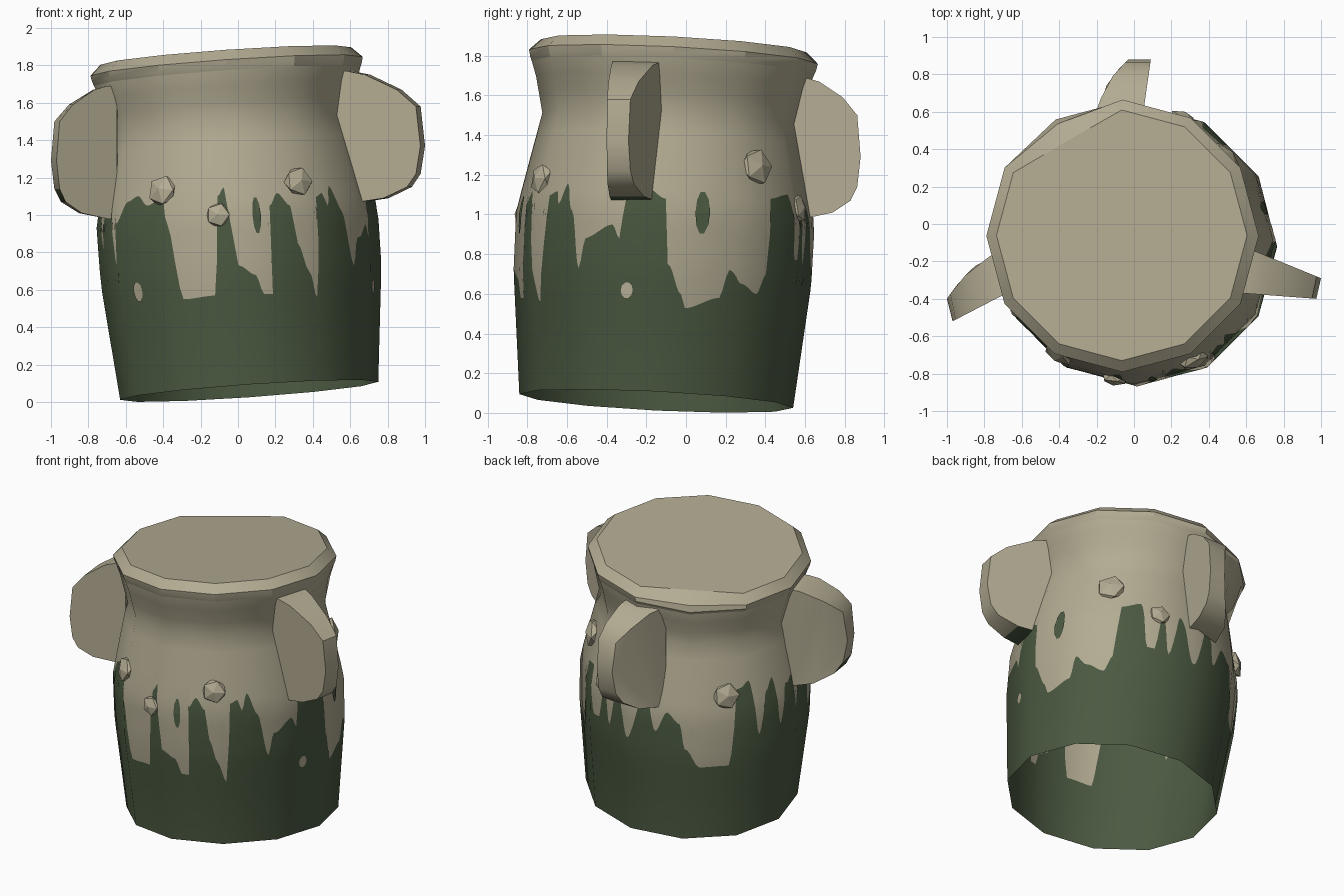
import bpy
import bmesh
from math import sin, cos, radians, pi
from mathutils import Vector

cube = bpy.data.objects.get("Cube")
if cube:
    bpy.data.objects.remove(cube, do_unlink=True)


def material(name, rgb):
    mat = bpy.data.materials.new(name)
    mat.use_nodes = True
    mat.diffuse_color = (*rgb, 1)
    mat.node_tree.nodes["Principled BSDF"].inputs["Base Color"].default_value = (*rgb, 1)
    return mat


clay = material("pale clay", (0.45, 0.41, 0.29))
glaze = material("dark green glaze", (0.07, 0.1, 0.053))


def make_object(name, verts, faces, mats):
    mesh = bpy.data.meshes.new(name)
    mesh.from_pydata(verts, [], faces)
    for mat in mats:
        mesh.materials.append(mat)
    obj = bpy.data.objects.new(name, mesh)
    bpy.context.collection.objects.link(obj)
    return obj


def smooth(obj, angle):
    bpy.ops.object.select_all(action='DESELECT')
    bpy.context.view_layer.objects.active = obj
    obj.select_set(True)
    bpy.ops.object.shade_smooth_by_angle(angle=radians(angle))


def interpolate(table, x, ease=False):
    for (x0, y0), (x1, y1) in zip(table, table[1:]):
        if x <= x1:
            f = (x - x0) / (x1 - x0)
            if ease:
                f = f * f * (3 - 2 * f)
            return y0 + (y1 - y0) * f
    return table[-1][1]


# Leaning twelve-sided wall; angle 0 is the front and 90 is +x
PROFILE = [(0, 0.69), (0.62, 0.75), (0.92, 0.752), (1.12, 0.71),
           (1.42, 0.645), (1.6, 0.685), (1.69, 0.715)]
SIDE = 30
LEAN_X, LEAN_Y = 0.07, 0.05


def place(angle, t, radius):
    a = radians(angle)
    x, y = radius * sin(a), -radius * cos(a)
    return Vector((0.06 - LEAN_X * t + x, -0.15 + LEAN_Y * t + y,
                   0.06 + t + LEAN_X * x - LEAN_Y * y))


def wall(angle, t, out=0.0):
    facet = cos(radians(SIDE / 2)) / cos(radians(angle % SIDE - SIDE / 2))
    return place(angle, t, interpolate(PROFILE, t) * facet + out)


def wall_normal(angle, t):
    slope = (interpolate(PROFILE, t + 0.08) - interpolate(PROFILE, max(t - 0.08, 0))) / 0.16
    a = radians(angle)
    return Vector((sin(a) + LEAN_X * slope, -cos(a), -slope - LEAN_X * sin(a))).normalized()


def height_to_t(angle, z):
    a = radians(angle)
    return z - 0.06 - 0.74 * (LEAN_X * sin(a) + LEAN_Y * cos(a))


# Upper edge of the dripping glaze: angle, height
DRIPS = [(-63, 0.73), (-60, 0.95), (-54, 1.07), (-48, 1.1), (-42, 1.05), (-33, 1.09),
         (-30, 0.95), (-26, 0.55), (-12, 0.57), (-10, 0.75), (-8, 1.1), (-5, 1.15),
         (-3, 0.95), (-1, 0.73), (6, 0.68), (9, 0.58), (13, 0.58), (14, 1.05),
         (18, 1.12), (23, 1.05), (25, 0.85), (29, 0.7), (33, 0.56), (35, 0.85),
         (36, 1.1), (40, 1.12), (42, 1.05), (45, 1.16), (50, 1.02), (55, 0.73), (58, 0.88),
         (69, 0.95), (72, 0.88), (74, 1.1), (83, 1.13), (90, 1.08), (92, 0.75), (98, 0.6),
         (100, 0.53), (114, 0.58), (117, 0.72), (123, 0.65), (132, 0.6), (136, 0.7),
         (138, 1.08), (148, 1.1), (153, 0.77), (157, 0.77), (160, 1.05), (165, 0.75),
         (170, 1.05), (179, 0.72), (188, 1.08), (194, 0.8), (200, 0.95), (207, 0.88),
         (210, 0.7), (218, 0.55), (233, 0.55), (237, 1.1), (244, 1.14), (250, 0.74),
         (255, 1.03), (260, 1.11), (264, 0.76), (268, 1.04), (275, 1.07), (278, 0.82),
         (282, 1.03), (292, 1.03), (297, 0.73)]

# Wall: fixed foot and neck rows, with rows between that follow the glaze edge
COLUMNS, STEPS, FOOT, SHOULDER = 360, 6, 0.35, 1.2
verts, normals, faces = [], [], []
for c in range(COLUMNS):
    angle = -63 + c * 360 / COLUMNS
    edge = height_to_t(angle, interpolate(DRIPS, angle, ease=True))
    levels = [0]
    levels += [FOOT + (edge - FOOT) * k / STEPS for k in range(STEPS)]
    levels += [edge + (SHOULDER - edge) * k / STEPS for k in range(STEPS + 1)]
    levels += [1.31, 1.42, 1.51, 1.6, 1.69]
    for t in levels:
        verts.append(wall(angle, t))
        normals.append(wall_normal(angle, t))
ROWS = len(levels)
for c in range(COLUMNS):
    d = (c + 1) % COLUMNS
    for k in range(ROWS - 1):
        faces.append((c * ROWS + k, d * ROWS + k, d * ROWS + k + 1, c * ROWS + k + 1))
pot = make_object("pot_wall", verts, faces, [clay, glaze])
for i, face in enumerate(pot.data.polygons):
    face.use_smooth = True
    face.material_index = 1 if i % (ROWS - 1) <= STEPS else 0
pot.data.normals_split_custom_set_from_vertices(normals)

# Rim and closed top, with one corner knocked in: level, radius, chip
RIM = [(1.68, 0.712, 1), (1.7, 0.72, 1), (1.735, 0.728, 0.95), (1.79, 0.67, 0.87)]
verts, faces = [], []
for t, r, chip in RIM:
    verts += [place(s * SIDE, t, r * (chip if s == 7 else 1)) for s in range(12)]
for k in range(len(RIM) - 1):
    for s in range(12):
        n = (s + 1) % 12
        faces.append((k * 12 + s, k * 12 + n, k * 12 + n + 12, k * 12 + s + 12))
faces.append(range(len(verts) - 12, len(verts)))
smooth(make_object("rim_and_lid", verts, faces, [clay]), 28)


# Glaze spots and bare spots
def spot(name, angle, z, width, height, mat):
    pts = [wall(angle, height_to_t(angle, z), 0.006)]
    for k in range(10):
        a = 2 * pi * k / 10
        ang = angle + width * cos(a)
        pts.append(wall(ang, height_to_t(ang, z + height * sin(a)), 0.006))
    make_object(name, pts, [(0, k + 1, (k + 1) % 10 + 1) for k in range(10)], [mat])


spot("front_glaze_spot", 8, 1.0, 1.8, 0.1, glaze)
spot("side_glaze_spot", 105, 1.01, 3, 0.11, glaze)
spot("front_bare_spot", -50, 0.59, 2.5, 0.055, clay)
spot("low_bare_spot", 76, 0.62, 2.5, 0.04, clay)

# Lugs: rounded outline, thinning and curling towards the tip
LUG = [(-0.2, 0.36), (0, 0.36), (0.25, 0.34), (0.68, 0.26), (0.94, 0.17), (1, -0.04),
       (0.94, -0.19), (0.82, -0.26), (0.5, -0.32), (0, -0.35), (-0.2, -0.35)]


def lug(name, inner, outer, z, bulge, glazed_face):
    # inner and outer are the plan lines of the two flat sides, root to tip
    n = len(LUG)
    spread = (Vector(outer[0]) - Vector(inner[0])).normalized()
    pts = []
    for (root, tip), swell in ((inner, 0), (outer, bulge)):
        for u, h in LUG:
            p = Vector(root).lerp(Vector(tip), u) + spread * swell * max(u, 0) * (1 - u)
            pts.append((p.x, p.y, z + h))
    polys = [(i, i + n, (i + 1) % n + n, (i + 1) % n) for i in range(n)]
    polys += [tuple(range(n)), tuple(reversed(range(n, 2 * n)))]
    obj = make_object(name, pts, polys, [clay, glaze])
    if glazed_face:
        obj.data.polygons[glazed_face].material_index = 1
    bm = bmesh.new()
    bm.from_mesh(obj.data)
    bmesh.ops.triangulate(bm, faces=[f for f in bm.faces if len(f.verts) > 4])
    bmesh.ops.recalc_face_normals(bm, faces=bm.faces)
    bm.to_mesh(obj.data)
    bm.free()
    smooth(obj, 40)


lug("left_lug", ((0.58, -0.37), (0.975, -0.4)), ((0.61, -0.13), (1.0, -0.29)), 1.41, 0, 8)
lug("right_lug", ((-0.7, -0.38), (-0.97, -0.52)), ((-0.7, -0.15), (-1.0, -0.4)), 1.33, 0.2, 6)
lug("back_lug", ((0.05, 0.6), (0.09, 0.88)), ((-0.19, 0.6), (-0.03, 0.88)), 1.33, 0.15, None)

# Low faceted studs
STUDS = [(-33, 1.13, 0.09), (-8, 1.0, 0.07), (28, 1.18, 0.085),
         (131, 1.24, 0.1), (158, 1.03, 0.075), (231, 1.06, 0.095)]
for i, (angle, z, size) in enumerate(STUDS):
    t = height_to_t(angle, z)
    bpy.ops.mesh.primitive_ico_sphere_add(subdivisions=1, radius=size, location=wall(angle, t))
    stud = bpy.context.object
    stud.name = f"stud_{i + 1}"
    stud.scale.z = 0.5
    stud.rotation_euler = wall_normal(angle, t).to_track_quat('Z', 'Y').to_euler()
    stud.data.materials.append(clay)
